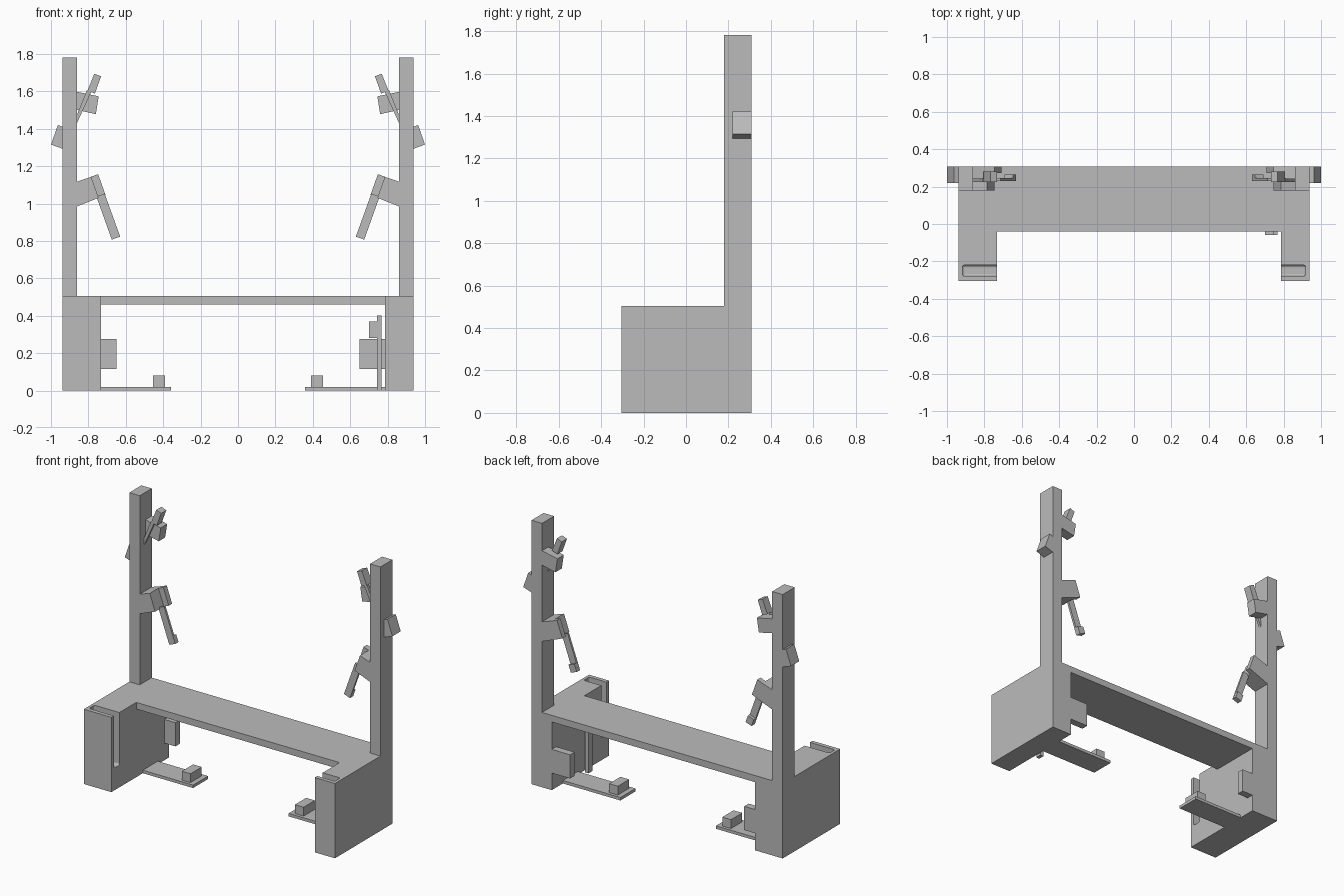
import bpy
import bmesh
from mathutils import Vector

cube = bpy.data.objects.get("Cube")
if cube:
    bpy.data.objects.remove(cube, do_unlink=True)

grey = bpy.data.materials.new("plain_grey")
grey.use_nodes = True
grey.diffuse_color = (0.5, 0.5, 0.5, 1)
grey.node_tree.nodes["Principled BSDF"].inputs["Base Color"].default_value = (0.5, 0.5, 0.5, 1)


def prism(name, outline, y0, y1):
    """Extrude an x-z outline from y0 to y1."""
    bm = bmesh.new()
    face = bm.faces.new([bm.verts.new((x, y0, z)) for x, z in outline])
    ext = bmesh.ops.extrude_face_region(bm, geom=[face])
    verts = [v for v in ext["geom"] if isinstance(v, bmesh.types.BMVert)]
    bmesh.ops.translate(bm, verts=verts, vec=Vector((0, y1 - y0, 0)))
    bmesh.ops.recalc_face_normals(bm, faces=bm.faces)
    mesh = bpy.data.meshes.new(name)
    bm.to_mesh(mesh)
    bm.free()
    mesh.materials.append(grey)
    obj = bpy.data.objects.new(name, mesh)
    bpy.context.collection.objects.link(obj)
    return obj


def box(name, x0, x1, y0, y1, z0, z1):
    return prism(name, [(x0, z0), (x1, z0), (x1, z1), (x0, z1)], y0, y1)


def cut(target, cutter, radius):
    """Subtract a cutter with rounded edges and bake the result."""
    bevel = cutter.modifiers.new("round", 'BEVEL')
    bevel.width, bevel.segments = radius, 3
    cutter.hide_render = True
    mod = target.modifiers.new("slot", 'BOOLEAN')
    mod.operation, mod.object, mod.solver = 'DIFFERENCE', cutter, 'EXACT'
    graph = bpy.context.evaluated_depsgraph_get()
    mesh = bpy.data.meshes.new_from_object(target.evaluated_get(graph))
    target.modifiers.clear()
    target.data = mesh
    bpy.data.objects.remove(cutter, do_unlink=True)


# Deck joining the two sides
box("deck", -0.74, 0.80, -0.04, 0.308, 0.46, 0.505)

for side, s, inner in (("left", 1, 0.787), ("right", -1, 0.732)):

    def part(name, outline, y0, y1):
        return prism(f"{side}_{name}", [(s * x, z) for x, z in outline], y0, y1)

    def block(name, x0, x1, y0, y1, z0, z1):
        return box(f"{side}_{name}", s * x0, s * x1, y0, y1, z0, z1)

    # Base with a slot open to the top and the inside
    base = block("base", inner, 0.938, -0.305, 0.308, 0, 0.505)
    slot = block("slot_cutter", inner - 0.1, 0.918, -0.278, -0.22, 0.15, 0.6)
    cut(base, slot, 0.012)

    # Upright post
    block("post", 0.86, 0.938, 0.18, 0.308, 0.505, 1.782)

    # Floor tray, its stop and the rear tab
    block("tray", 0.357, inner, 0.03, 0.19, 0, 0.02)
    block("tray_stop", 0.39, 0.455, 0.05, 0.17, 0.02, 0.08)
    block("rear_tab", 0.65, inner, 0.26, 0.308, 0.115, 0.275)

    # Lower angled arm with its rear cheek
    part("lower_arm", [(0.86, 0.985), (0.745, 1.03), (0.785, 1.143), (0.86, 1.117)],
         0.18, 0.308)
    part("arm_cheek", [(0.745, 1.03), (0.708, 1.045), (0.748, 1.157), (0.785, 1.143)],
         0.272, 0.308)

    # Hanging strip with a thicker tip
    part("strip", [(0.757, 1.037), (0.713, 1.053), (0.63, 0.823), (0.675, 0.807)],
         0.23, 0.245)
    part("strip_tip", [(0.692, 0.855), (0.648, 0.871), (0.63, 0.823), (0.675, 0.807)],
         0.23, 0.265)

    # Upper angled block, rising strip and its head
    part("upper_block", [(0.86, 1.50), (0.76, 1.478), (0.745, 1.573), (0.86, 1.597)],
         0.24, 0.308)
    part("upper_strip", [(0.865, 1.42), (0.865, 1.465), (0.808, 1.605), (0.785, 1.597)],
         0.225, 0.242)
    part("strip_head", [(0.805, 1.603), (0.765, 1.588), (0.732, 1.68), (0.768, 1.694)],
         0.225, 0.28)

    # Outer angled lug
    part("outer_lug", [(0.938, 1.293), (1.0, 1.315), (0.963, 1.42), (0.938, 1.41)],
         0.22, 0.308)

# Upright plate with a small pad beside the left base
box("upright_plate", 0.742, 0.767, -0.06, -0.02, 0, 0.4)
box("plate_pad", 0.70, 0.742, -0.06, -0.02, 0.28, 0.37)
